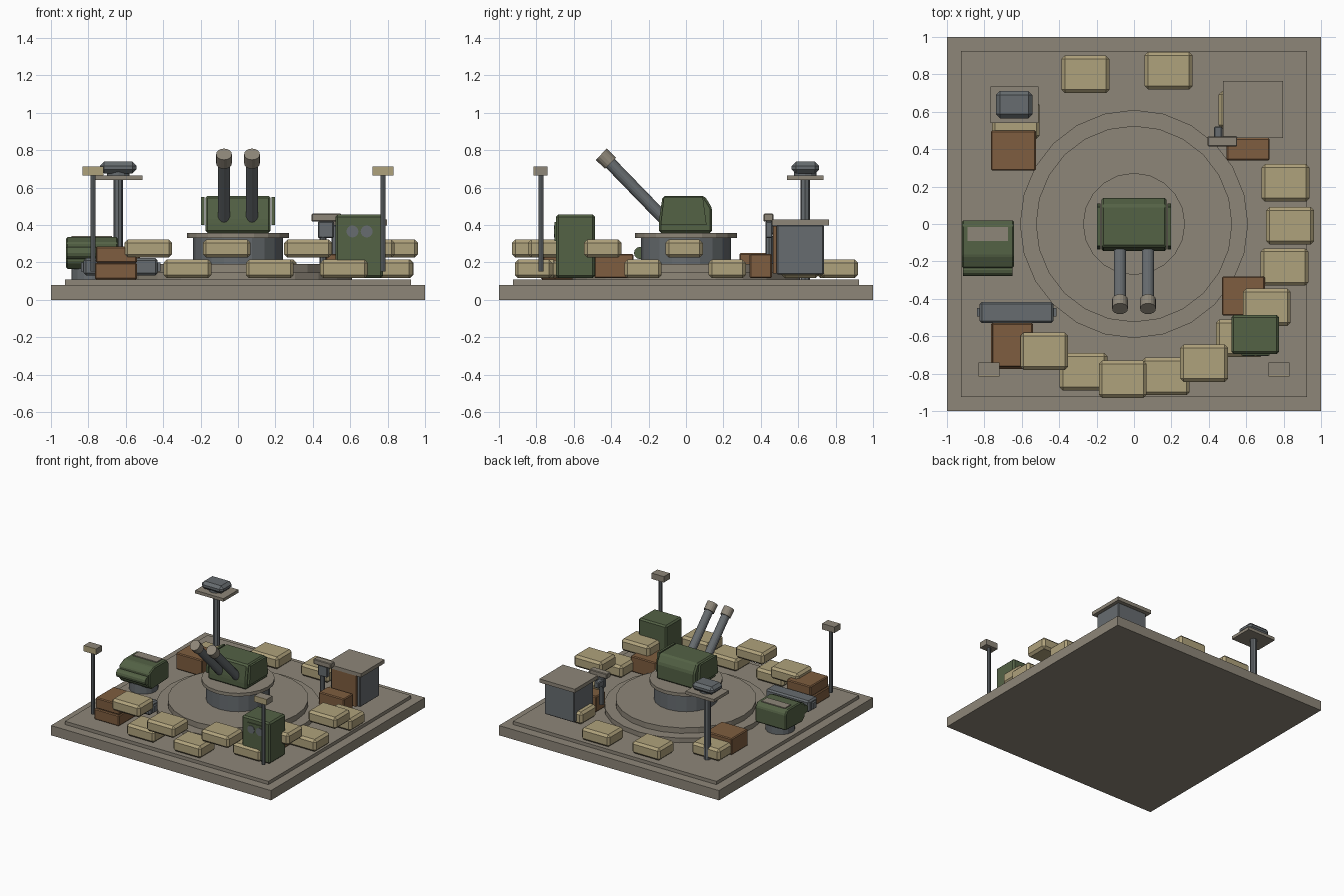
import bpy, bmesh, math
from mathutils import Vector


def material(name, rgb):
    m = bpy.data.materials.new(name)
    m.diffuse_color = (*rgb, 1)
    return m


CONCRETE = material("concrete", (0.27, 0.24, 0.19))
SAND = material("sand canvas", (0.43, 0.36, 0.20))
WOOD = material("brown wood", (0.21, 0.11, 0.05))
GREEN = material("olive green", (0.088, 0.122, 0.06))
STEEL = material("steel grey", (0.135, 0.15, 0.16))


def finish(name, bm, mat, smooth=False):
    bmesh.ops.recalc_face_normals(bm, faces=bm.faces[:])
    me = bpy.data.meshes.new(name)
    bm.to_mesh(me)
    bm.free()
    me.materials.append(mat)
    for p in me.polygons:
        p.use_smooth = smooth and len(p.vertices) == 4
    ob = bpy.data.objects.new(name, me)
    bpy.context.collection.objects.link(ob)
    return ob


def box(name, x, y, z, mat, bevel=0.0):
    """Box from (min, max) ranges, optionally chamfered."""
    bm = bmesh.new()
    bmesh.ops.create_cube(bm, size=1)
    for v in bm.verts:
        v.co = [r[0] + (c + 0.5) * (r[1] - r[0]) for r, c in zip((x, y, z), v.co)]
    if bevel:
        bmesh.ops.bevel(bm, geom=bm.edges[:], offset=bevel, segments=1, affect='EDGES')
    return finish(name, bm, mat)


def rod(name, a, b, r, mat, sides=12):
    """Cylinder between two points."""
    a, b = Vector(a), Vector(b)
    d = b - a
    bm = bmesh.new()
    bmesh.ops.create_cone(bm, cap_ends=True, segments=sides, radius1=r, radius2=r, depth=d.length)
    rot = d.to_track_quat('Z', 'Y')
    for v in bm.verts:
        v.co = rot @ v.co + (a + b) / 2
    return finish(name, bm, mat)


def prism(name, x, profile, mat, bevel=0.0):
    """Extrude a (y, z) profile along x."""
    bm = bmesh.new()
    f = bm.faces.new([bm.verts.new((x[0], *p)) for p in profile])
    ext = bmesh.ops.extrude_face_region(bm, geom=[f])["geom"]
    bmesh.ops.translate(bm, vec=(x[1] - x[0], 0, 0),
                        verts=[v for v in ext if isinstance(v, bmesh.types.BMVert)])
    if bevel:
        bmesh.ops.bevel(bm, geom=bm.edges[:], offset=bevel, segments=1, affect='EDGES')
    return finish(name, bm, mat)


# Ground slab and stepped gun platform
box("base_slab", (-1, 1), (-1, 1), (0, 0.08), CONCRETE)
box("base_step", (-0.925, 0.925), (-0.925, 0.925), (0.08, 0.107), CONCRETE)
for name, r, z0, z1, mat, n in (("outer_disc", 0.61, 0.107, 0.145, CONCRETE, 24),
                                ("inner_disc", 0.525, 0.145, 0.19, CONCRETE, 24),
                                ("pedestal", 0.24, 0.19, 0.33, STEEL, 20),
                                ("turret_ring", 0.273, 0.33, 0.357, CONCRETE, 20)):
    rod(name, (0, 0, z0), (0, 0, z1), r, mat, n)

# Turret with side plates and twin barrels
prism("turret", (-0.175, 0.175),
      [(-0.145, 0.357), (-0.145, 0.42), (-0.125, 0.555), (0.1, 0.555), (0.14, 0.49), (0.14, 0.357)],
      GREEN, 0.012)
for s in (-1, 1):
    x = sorted((s * 0.18, s * 0.198))
    prism("turret_side_plate", x, [(-0.135, 0.40), (-0.118, 0.55), (0.09, 0.55), (0.11, 0.40)], GREEN)
    rod("barrel", (s * 0.075, -0.1, 0.415), (s * 0.075, -0.42, 0.745), 0.033, STEEL, 16)
    rod("muzzle", (s * 0.075, -0.404, 0.73), (s * 0.075, -0.453, 0.778), 0.042, CONCRETE, 16)

# Sandbags in two layers
LOW, HIGH = (0.115, 0.215), (0.225, 0.322)
low_bags = [(-0.26, 0.80), (0.185, 0.82), (0.81, 0.22), (0.805, -0.23), (-0.27, -0.79),
            (0.17, -0.815), (0.567, -0.61), (-0.632, 0.555), (0.58, 0.61)]
high_bags = [(0.835, -0.01), (0.71, -0.445), (0.375, -0.745), (-0.06, -0.83), (-0.48, -0.68)]
for bags, z in ((low_bags, LOW), (high_bags, HIGH)):
    for x, y in bags:
        box("sandbag", (x - 0.128, x + 0.128), (y - 0.1, y + 0.1), z, SAND, 0.018)

# Wooden crates
for x, y, z in (((0.47, 0.70), (-0.49, -0.28), (0.115, 0.245)),
                ((0.495, 0.725), (0.34, 0.46), (0.115, 0.245)),
                ((-0.765, -0.525), (0.285, 0.5), (0.115, 0.25)),
                ((-0.765, -0.54), (-0.775, -0.53), (0.108, 0.197)),
                ((-0.76, -0.54), (-0.765, -0.53), (0.197, 0.285))):
    box("crate", x, y, z, WOOD, 0.007)

# Hut with flat roof and door
box("hut", (0.5, 0.772), (0.485, 0.737), (0.135, 0.40), STEEL, 0.006)
box("hut_roof", (0.475, 0.797), (0.46, 0.765), (0.398, 0.428), CONCRETE)
box("hut_door", (0.525, 0.745), (0.466, 0.486), (0.14, 0.395), WOOD)

# Sighting post next to the hut
rod("sight_post", (0.455, 0.445, 0.19), (0.455, 0.445, 0.34), 0.019, STEEL, 8)
box("sight_head", (0.427, 0.512), (0.425, 0.462), (0.33, 0.42), STEEL, 0.006)
box("sight_eyepiece", (0.428, 0.472), (0.455, 0.522), (0.35, 0.40), STEEL, 0.006)
box("sight_cover", (0.393, 0.552), (0.415, 0.468), (0.418, 0.46), CONCRETE, 0.005)

# Control cabinet with two dials
box("cabinet", (0.52, 0.775), (-0.695, -0.487), (0.117, 0.455), GREEN, 0.012)
box("cabinet_panel", (0.575, 0.725), (-0.702, -0.694), (0.315, 0.415), GREEN)
for x in (0.612, 0.688):
    rod("dial", (x, -0.699, 0.365), (x, -0.707, 0.365), 0.032, STEEL, 16)

# Console on a round foot
rod("console_foot", (-0.78, -0.11, 0.107), (-0.78, -0.11, 0.18), 0.11, STEEL, 16)
prism("console", (-0.92, -0.642),
      [(0.02, 0.175), (0.02, 0.305), (-0.005, 0.335), (-0.17, 0.335), (-0.235, 0.305),
       (-0.235, 0.2), (-0.2, 0.165)], GREEN, 0.008)
rod("console_lip", (-0.915, -0.245, 0.25), (-0.65, -0.245, 0.25), 0.033, GREEN, 12)
box("console_plate", (-0.89, -0.675), (-0.09, -0.015), (0.333, 0.342), CONCRETE)

# Long equipment case with end knobs
box("equipment_case", (-0.825, -0.43), (-0.53, -0.417), (0.13, 0.222), STEEL, 0.012)
for x in (-0.84, -0.43):
    box("case_knob", (x, x + 0.015), (-0.495, -0.45), (0.15, 0.2), STEEL)

# Front lamp posts
for s in (-1, 1):
    x = s * 0.775
    rod("lamp_post", (x, -0.775, 0.15), (x, -0.775, 0.67), 0.014, STEEL, 8)
    box("lamp_head", (x - 0.056, x + 0.056), (-0.81, -0.74), (0.665, 0.713), CONCRETE)
    box("lamp_lens", (x - 0.056, x + 0.056), (-0.816, -0.81), (0.665, 0.713), SAND)

# Rear sensor mast
rod("mast", (-0.64, 0.637, 0.107), (-0.64, 0.637, 0.645), 0.026, STEEL, 8)
box("mast_platform", (-0.767, -0.51), (0.54, 0.735), (0.64, 0.665), CONCRETE)
rod("sensor_neck", (-0.64, 0.637, 0.66), (-0.64, 0.637, 0.69), 0.06, STEEL, 12)
box("sensor_box", (-0.738, -0.543), (0.565, 0.712), (0.675, 0.738), STEEL, 0.022)
